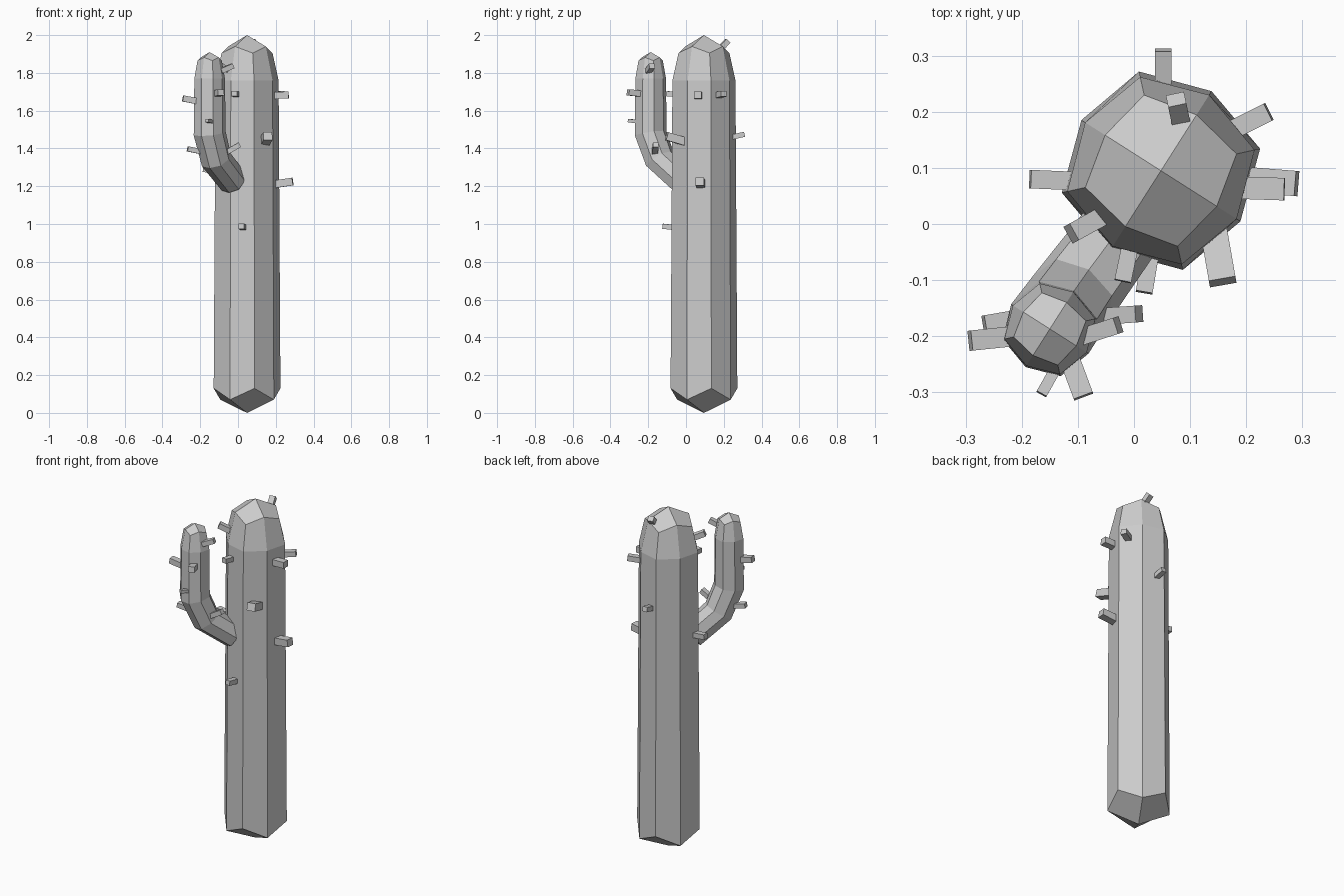
import bpy, bmesh, math
from mathutils import Vector

if "Cube" in bpy.data.objects:
    bpy.data.objects.remove(bpy.data.objects["Cube"])


def finish(name, bm):
    bmesh.ops.recalc_face_normals(bm, faces=bm.faces)
    me = bpy.data.meshes.new(name)
    bm.to_mesh(me)
    bm.free()
    ob = bpy.data.objects.new(name, me)
    bpy.context.collection.objects.link(ob)
    return ob


def oct_ring(bm, c, r_corner, r_mid, z_corner=0, z_mid=0, axis=Vector((0, 0, 1))):
    """Slightly squarish eight-sided ring, tilted to face along axis."""
    q = Vector((0, 0, 1)).rotation_difference(axis)
    ring = []
    for i in range(8):
        a = math.radians(12.5 + 45 * i)
        r, z = (r_mid, z_mid) if i % 2 else (r_corner, z_corner)
        ring.append(bm.verts.new(Vector(c) + q @ Vector((r * math.cos(a), r * math.sin(a), z))))
    return ring


def bridge(bm, rings):
    for a, b in zip(rings, rings[1:]):
        for i in range(8):
            j = (i + 1) % 8
            bm.faces.new((a[i], a[j], b[j], b[i]))


def cap(bm, ring, point):
    """Close a ring with four quads meeting at a point."""
    v = bm.verts.new(point)
    for i in range(0, 8, 2):
        bm.faces.new((v, ring[i - 1], ring[i], ring[i + 1]))


# Trunk
tx, ty = 0.048, 0.095
bm = bmesh.new()
rings = [oct_ring(bm, (tx, ty, 0), 0.181, 0.168, 0.13, 0.07),
         oct_ring(bm, (tx, ty, 0), 0.171, 0.16, 1.76, 1.76),
         oct_ring(bm, (tx, ty, 0), 0.138, 0.118, 1.905, 1.94)]
bridge(bm, rings)
cap(bm, rings[0], (tx, ty, 0))
cap(bm, rings[-1], (tx, ty, 2))
finish("trunk", bm)

# Arm, swept from inside the trunk up to its domed tip
ax, ay = -0.15, -0.187
path = [((-0.025, -0.015, 1.225), (-0.50, -0.70, 0.62), 0.078),
        ((-0.115, -0.137, 1.34), (-0.32, -0.45, 0.83), 0.084),
        ((ax, ay, 1.48), (-0.10, -0.14, 0.98), 0.087),
        ((ax, ay, 1.77), (0, 0, 1), 0.083)]
bm = bmesh.new()
rings = [oct_ring(bm, c, r, r * 0.94, axis=Vector(d).normalized()) for c, d, r in path]
rings.append(oct_ring(bm, (ax, ay, 0), 0.066, 0.056, 1.865, 1.882))
bridge(bm, rings)
cap(bm, rings[0], (-0.01, 0.005, 1.205))
cap(bm, rings[-1], (ax, ay, 1.91))
finish("arm", bm)

# Spines: base, tip, width
spines = [
    ((0.19, 0.08, 1.21), (0.29, 0.072, 1.225), 0.045),
    ((0.18, 0.065, 1.68), (0.268, 0.062, 1.683), 0.04),
    ((0.16, 0.16, 1.68), (0.24, 0.2, 1.69), 0.034),
    ((0.14, 0.0, 1.435), (0.158, -0.103, 1.465), 0.048),
    ((-0.005, -0.03, 1.685), (-0.02, -0.102, 1.69), 0.03),
    ((0.03, -0.05, 0.98), (0.018, -0.122, 0.988), 0.03),
    ((0.052, 0.23, 1.457), (0.052, 0.31, 1.475), 0.03),
    ((0.087, 0.165, 1.91), (0.075, 0.222, 1.97), 0.033),
    ((-0.09, 0.076, 1.28), (-0.185, 0.08, 1.29), 0.033),
    ((-0.045, 0.02, 1.81), (-0.112, -0.017, 1.845), 0.034),
    ((-0.09, -0.2, 1.81), (-0.028, -0.18, 1.837), 0.03),
    ((-0.215, -0.2, 1.65), (-0.292, -0.208, 1.665), 0.036),
    ((-0.18, -0.163, 1.38), (-0.267, -0.178, 1.398), 0.03),
    ((-0.135, -0.25, 1.54), (-0.165, -0.303, 1.548), 0.02),
    ((-0.115, -0.24, 1.69), (-0.09, -0.307, 1.697), 0.036),
    ((-0.075, -0.166, 1.372), (0.009, -0.16, 1.42), 0.03),
]
bm = bmesh.new()
for base, tip, w in spines:
    base, tip = Vector(base), Vector(tip)
    axis = (tip - base).normalized()
    side = axis.cross(Vector((0, 0, 1))).normalized()
    up = side.cross(axis)
    box = bmesh.ops.create_cube(bm, size=1)["verts"]
    for v in box:
        x, y, z = v.co
        v.co = base.lerp(tip, x + 0.5) + side * y * w + up * z * w * 0.9
finish("spines", bm)
